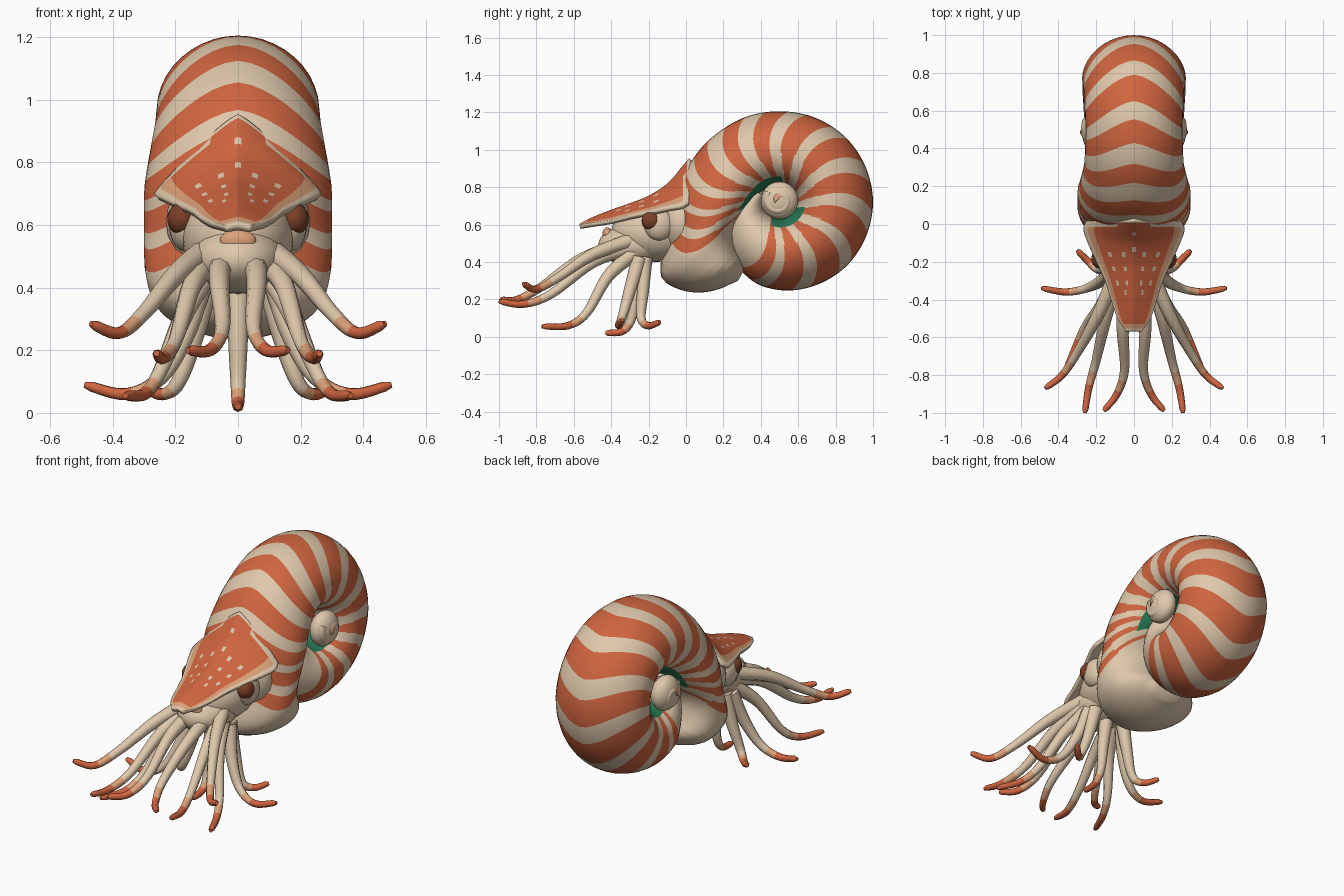
import bpy, bmesh, math
from mathutils import Vector

if "Cube" in bpy.data.objects:
    bpy.data.objects.remove(bpy.data.objects["Cube"])


def material(name, rgb):
    m = bpy.data.materials.new(name)
    m.use_nodes = True
    m.diffuse_color = (*rgb, 1)
    m.node_tree.nodes["Principled BSDF"].inputs["Base Color"].default_value = (*rgb, 1)
    return m


ORANGE = material("burnt_orange", (0.63, 0.13, 0.05))
PEACH = material("peach", (0.72, 0.36, 0.19))
CREAM = material("cream", (0.74, 0.58, 0.41))
GREEN = material("deep_green", (0.02, 0.19, 0.09))
BROWN = material("dark_brown", (0.2, 0.05, 0.02))
PALETTE = [ORANGE, PEACH, CREAM, GREEN]
O, P, C, G = range(4)


def smooth(ob):
    bpy.ops.object.select_all(action="DESELECT")
    ob.select_set(True)
    bpy.context.view_layer.objects.active = ob
    bpy.ops.object.shade_smooth_by_angle(angle=math.radians(60))


def loft(name, rows, paint, closed=True, mats=PALETTE):
    """Skin a list of point rows; paint(i, j) gives the material index."""
    bm = bmesh.new()
    grid = [[bm.verts.new(p) for p in row] for row in rows]
    n = len(rows[0])
    for i in range(len(rows) - 1):
        for j in range(n if closed else n - 1):
            k = (j + 1) % n
            f = bm.faces.new((grid[i][j], grid[i][k], grid[i + 1][k], grid[i + 1][j]))
            f.material_index = paint(i, j)
    if closed:
        for i in (0, -1):
            bm.faces.new(grid[i]).material_index = paint(i % (len(rows) - 1), 0)
        bmesh.ops.recalc_face_normals(bm, faces=bm.faces)
    me = bpy.data.meshes.new(name)
    bm.to_mesh(me)
    bm.free()
    for m in mats:
        me.materials.append(m)
    ob = bpy.data.objects.new(name, me)
    bpy.context.collection.objects.link(ob)
    smooth(ob)
    return ob


def spline(points, n):
    """Sample a smooth path through the points, n steps per span."""
    p = [Vector(q) for q in points]
    p = [p[0] * 2 - p[1]] + p + [p[-1] * 2 - p[-2]]
    out = []
    for a, b, c, d in zip(p, p[1:], p[2:], p[3:]):
        for k in range(n):
            t = k / n
            out.append((b * 2 + (c - a) * t + (a * 2 - b * 5 + c * 4 - d) * t ** 2
                        + (b * 3 - a - c * 3 + d) * t ** 3) / 2)
    return out + [p[-2]]


def tube(name, path, radius, paint, sides=8):
    rows, side, last = [], Vector((1, 0, 0)), len(path) - 1
    for i, p in enumerate(path):
        t = (path[min(i + 1, last)] - path[max(i - 1, 0)]).normalized()
        side = (side - t * side.dot(t)).normalized()
        up, r = t.cross(side), radius(i / last)
        ring = [math.tau * k / sides for k in range(sides)]
        rows.append([p + (side * math.cos(a) + up * math.sin(a)) * r for a in ring])
    return loft(name, rows, lambda i, j: paint(i / last))


def ball(name, loc, scale, mat):
    bpy.ops.mesh.primitive_uv_sphere_add(segments=24, ring_count=14, location=loc)
    ob = bpy.context.object
    ob.name = name
    ob.scale = scale
    ob.data.materials.append(mat)
    smooth(ob)


# Coiled shell: angle, outer radius, inner radius, half width
COIL = [(-220, .16, .06, .10), (-180, .26, .08, .15), (-150, .34, .09, .18),
        (-123, .41, .09, .22), (-105, .455, .09, .25), (-85, .475, .09, .262),
        (-45, .495, .09, .272), (0, .5, .09, .275), (45, .495, .09, .265),
        (90, .485, .09, .256), (130, .495, .1, .262), (156, .52, .11, .28),
        (180, .575, .14, .3), (196, .615, .19, .3), (206, .7, .25, .3),
        (212, .765, .28, .3), (220, .72, .31, .285), (228, .655, .34, .27),
        (237, .545, .36, .2), (243, .45, .4, .04)]
# Painted bands: centre angle, half width
BANDS = [(-118, 7), (-92, 9), (-62, 10), (-30, 10), (2, 9.5), (33, 9), (63, 8.5),
         (91, 7.5), (118, 7), (145, 6.5), (164, 5), (178, 4), (191, 3)]
HUB_Y, HUB_Z = 0.5, 0.72
AROUND, STEP = 40, 1.65


def coil_at(a):
    a = min(max(a, COIL[0][0]), COIL[-1][0])
    for p, q in zip(COIL, COIL[1:]):
        if a <= q[0]:
            return Vector(p[1:]).lerp(Vector(q[1:]), (a - p[0]) / (q[0] - p[0]))


def shell_ring(s):
    ring = []
    for j in range(AROUND):
        t = math.tau * j / AROUND
        fade = min(1, max(0, (COIL[-1][0] - s) / 50))
        a = s + 17 * abs(math.sin(t)) ** 1.5 * fade      # chevron sweep of the bands
        outer, inner, w = (coil_at(a) * 2 + coil_at(a - 4) + coil_at(a + 4)) / 4
        lean = math.cos(t) - 0.12 * math.sin(t) ** 2     # widest nearer the hub
        r = (outer + inner) / 2 + (outer - inner) / 2 * lean
        a = math.radians(a)
        ring.append((w * math.sin(t), HUB_Y + r * math.cos(a), HUB_Z + r * math.sin(a)))
    return ring


def shell_paint(i, j):
    s = COIL[0][0] + STEP * (i + 0.5)
    depth = math.cos(math.tau * (j + 0.5) / AROUND)
    if 75 < s < 182 and depth < -0.68 or -120 < s < -20 and depth < -0.76:
        return G
    taper = 1 + 0.5 * min(0, depth)
    return O if any(abs(s - mid) < half * taper for mid, half in BANDS) else C


loft("shell", [shell_ring(COIL[0][0] + STEP * k) for k in range(281)], shell_paint)

# Raised hub on each side of the coil
for side, sx in (("left", 1), ("right", -1)):
    ball(f"{side}_shell_hub", (sx * .215, HUB_Y, HUB_Z + .01), (.065, .1, .1), CREAM)
    whirl = []
    for k in range(31):
        u = k / 30
        a, r = 2.3 * math.pi * u + 2.5, .07 - .06 * u
        whirl.append(Vector((sx * (.238 + .03 * u), HUB_Y + r * math.cos(a),
                             HUB_Z + .01 + r * math.sin(a))))
    tube(f"{side}_hub_whirl", whirl, lambda u: .028 - .008 * u,
         lambda u: P if u > .7 else C)

# Head mass and the crown that carries the tentacles
ball("head", (0, -.16, .56), (.18, .24, .16), CREAM)
ball("neck", (0, -.02, .61), (.23, .14, .19), CREAM)
ball("tentacle_crown", (0, -.28, .49), (.15, .19, .11), CREAM)
ball("brow_patch", (0, -.42, .55), (.058, .027, .036), PEACH)

# Eyes
for side, sx in (("left", 1), ("right", -1)):
    ball(f"{side}_eye_socket", (sx * .165, -.145, .6), (.055, .08, .085), CREAM)
    ball(f"{side}_eye", (sx * .18, -.185, .62), (.046, .052, .052), BROWN)

# Hood: y, ridge height, half width, edge height
HOOD = [(-.57, .605, .04, .6), (-.5, .64, .088, .61), (-.4, .68, .122, .625),
        (-.3, .715, .155, .65), (-.2, .755, .2, .67), (-.1, .82, .245, .69),
        (-.03, .9, .268, .7), (.015, .955, .255, .72)]
HALF = 24
hood_rows = []
for y, ridge, w, edge in spline(HOOD, 8):
    us = [j / HALF for j in range(-HALF, HALF + 1)]
    hood_rows.append([Vector((w * u, y, edge + (ridge - edge) * (1 - abs(u) ** 1.2)))
                      for u in us])

# Pale spots on the hood: row pair, column pair away from the ridge
SPOTS = [(22, 0), (18, 0), (17, 3), (17, 7), (14, 3), (14, 7), (11, 3), (11, 7), (9, 4)]


def hood_paint(i, j):
    rim = min(j, 2 * HALF - 1 - j)
    if rim < 2 or i < 2 or i > 53 or i > 49 and rim < 16:
        return C
    if rim < 5 or i < 5:
        return P
    return C if (i // 2, (abs(j + 0.5 - HALF) + 1) // 2) in SPOTS else O


hood = loft("hood", hood_rows, hood_paint, closed=False, mats=[ORANGE, PEACH, CREAM])
mod = hood.modifiers.new("thickness", "SOLIDIFY")
mod.thickness = 0.024
mod.offset = -1
mod.material_offset = mod.material_offset_rim = 2

# Tentacles, mirrored left and right
TENTACLES = {
    "upper": [(.1, -.28, .52), (.2, -.5, .44), (.3, -.68, .32), (.38, -.8, .255), (.47, -.87, .285)],
    "inner": [(.05, -.3, .5), (.06, -.55, .42), (.05, -.77, .27), (.09, -.9, .2), (.16, -.99, .2)],
    "middle": [(.1, -.3, .48), (.15, -.5, .4), (.2, -.72, .23), (.24, -.87, .175), (.26, -1, .19)],
    "lower": [(.1, -.28, .45), (.17, -.42, .32), (.25, -.53, .13), (.3, -.63, .06), (.36, -.77, .055)],
    "outer": [(.12, -.25, .42), (.17, -.3, .25), (.25, -.34, .11), (.36, -.36, .06), (.49, -.34, .09)],
    "rear": [(.1, -.22, .42), (.14, -.23, .25), (.19, -.24, .1), (.24, -.2, .06), (.3, -.14, .08)],
    "centre": [(0, -.24, .42), (0, -.27, .25), (0, -.29, .1), (0, -.34, .03), (0, -.43, .02)],
}


def tentacle_radius(u):
    return .041 - .034 * u if u < .5 else .024 - .016 * (u - .5) if u < .96 else .01


def tentacle_paint(u):
    return O if u > .7 else P if u > .58 else C


for name, pts in TENTACLES.items():
    for side, sx in (("left", 1), ("right", -1)):
        if name == "centre" and sx < 0:
            continue
        label = "centre_tentacle" if name == "centre" else f"{side}_{name}_tentacle"
        tube(label, spline([(sx * x, y, z) for x, y, z in pts], 6),
             tentacle_radius, tentacle_paint)
